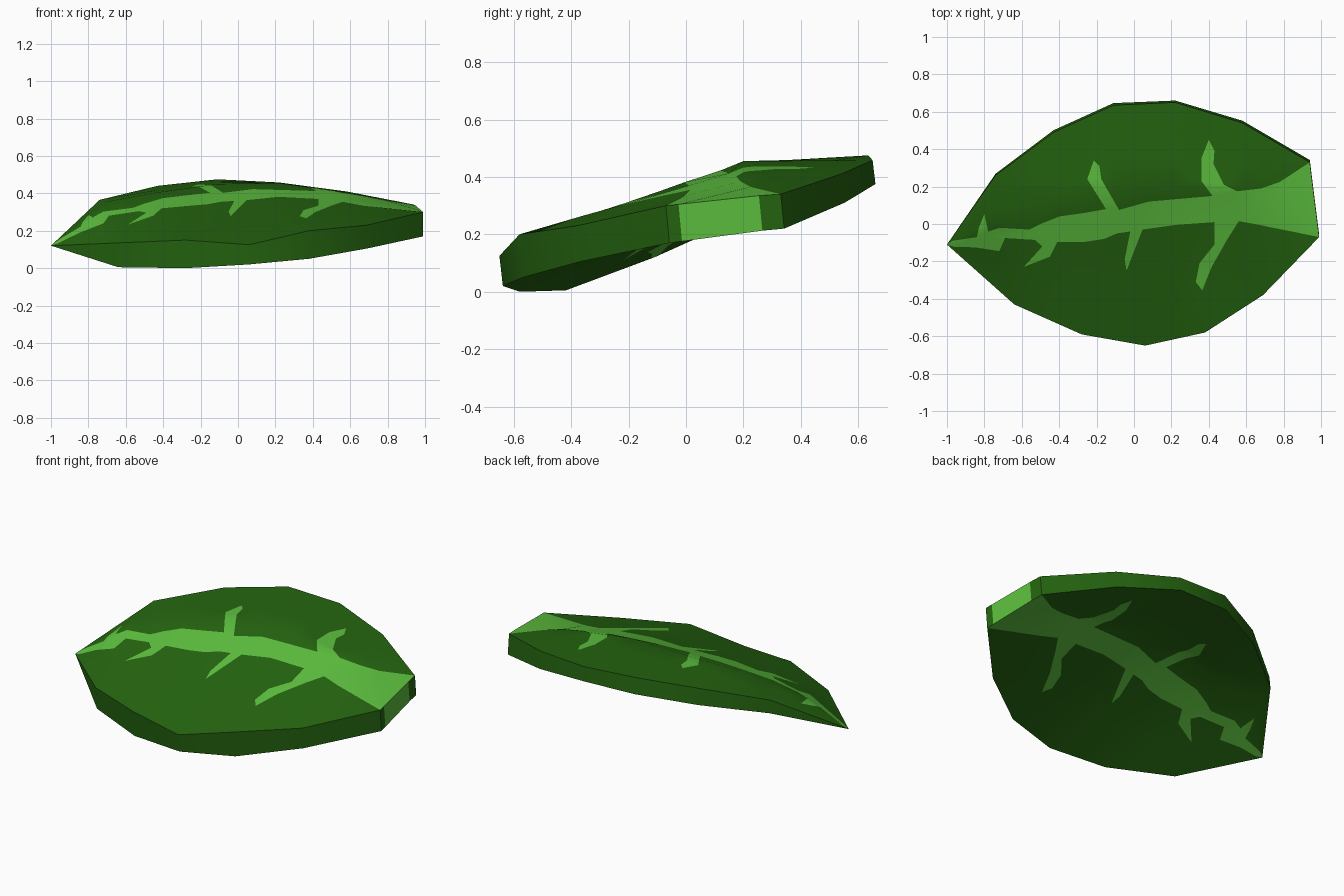
import bpy, bmesh
from mathutils import Vector
from mathutils.geometry import delaunay_2d_cdt

if "Cube" in bpy.data.objects:
    bpy.data.objects.remove(bpy.data.objects["Cube"])

# Long curves of the blade: x, y, top z, bottom z
BACK = [(-1, -.11, .12, .12), (-.74, .26, .365, .29), (-.43, .49, .44, .345), (-.11, .635, .475, .38),
        (.22, .65, .458, .375), (.58, .54, .41, .31), (.94, .33, .34, .22), (1, .29, .335, .215)]
RIDGE = [(-1, -.11, .12, .12), (-.74, 0, .31, .21), (-.43, .12, .405, .285), (-.11, .2, .45, .33),
         (.22, .2, .455, .335), (.58, .2, .405, .285), (.965, .15, .325, .2)]
FRONT = [(-1, -.11, .12, .12), (-.64, -.43, .135, .005), (-.28, -.59, .15, 0), (.06, -.65, .125, .02),
         (.38, -.58, .2, .05), (.69, -.38, .23, .105), (.99, -.07, .3, .17)]

# Vein pattern, upper and lower border from tip to stalk
VEIN_UP = [(-1, -.11), (-.97, -.09), (-.84, -.07), (-.83, -.02), (-.80, .055), (-.78, -.04), (-.72, -.02),
           (-.56, -.03), (-.5, 0), (-.4, .04), (-.26, .06), (-.15, .08), (-.25, .24), (-.215, .34),
           (-.185, .31), (-.175, .24), (-.08, .075), (.08, .12), (.42, .15), (.36, .23), (.36, .35),
           (.4, .45), (.43, .39), (.425, .32), (.48, .21), (.55, .175), (.68, .19), (.78, .225)]
VEIN_LOW = [(-.96, -.122), (-.85, -.125), (-.72, -.145), (-.69, -.075), (-.53, -.085), (-.49, -.12),
            (-.59, -.23), (-.45, -.175), (-.41, -.095), (-.26, -.095), (-.16, -.08), (-.09, -.05),
            (-.02, -.04), (-.05, -.19), (-.04, -.25), (.045, -.03), (.22, -.005), (.43, .01), (.43, -.11),
            (.35, -.21), (.33, -.31), (.365, -.355), (.415, -.23), (.5, -.08), (.56, .015), (.67, -.005)]


def at(curve, x):
    """y, top z and bottom z of a long curve at x."""
    for a, b in zip(curve, curve[1:]):
        if x <= b[0]:
            t = max(0, (x - a[0]) / (b[0] - a[0]))
            return [p + (q - p) * t for p, q in zip(a[1:], b[1:])]
    return list(curve[-1][1:])


def surface(x, y):
    """Top and bottom height: two slopes meeting at the ridge."""
    r = at(RIDGE, x)
    s = at(BACK if y > r[0] else FRONT, x)
    d = s[0] - r[0]
    t = min(1, max(0, (y - r[0]) / d)) if abs(d) > 1e-5 else 0
    return [r[i] + (s[i] - r[i]) * t for i in (1, 2)]


# Flat layout: outline, vein, ridge line and a few inner points
corner_a, corner_b = Vector((.94, .33)), Vector((.99, -.07))
end = [corner_a, corner_a.lerp(corner_b, .19), corner_a.lerp(corner_b, .89), corner_b]
pts, index = [], {}


def add(p):
    key = (round(p[0], 5), round(p[1], 5))
    if key not in index:
        index[key] = len(pts)
        pts.append(Vector(key))
    return index[key]


outline = [add(p) for p in BACK[:6]] + [add(p) for p in end] + [add(p) for p in FRONT[-2:0:-1]]
vein = [add(p) for p in VEIN_UP] + [add(p) for p in end] + [add(p) for p in VEIN_LOW[::-1]]
line = [add(p) for p in RIDGE[:-1]]
for x in [r[0] for r in RIDGE[1:-1]]:
    yr = at(RIDGE, x)[0]
    for curve in (BACK, FRONT):
        for t in (.35, .7):
            add((x, yr + (at(curve, x)[0] - yr) * t))
verts, _, faces, _, _, origin = delaunay_2d_cdt(
    pts, list(zip(line, line[1:])), [outline[::-1], vein[::-1]], 1, 1e-5)

# Leaf blade: top and bottom skins joined by a rim
bm = bmesh.new()
top, bottom = [], []
for v in verts:
    zt, zb = surface(v.x, v.y)
    top.append(bm.verts.new((v.x, v.y, zt)))
    bottom.append(bm.verts.new((v.x, v.y + min(.012, (zt - zb) * .12), zb)))
for f, o in zip(faces, origin):
    for skin, order in ((top, f), (bottom, f[::-1])):
        bm.faces.new([skin[i] for i in order]).material_index = int(1 in o)
edge_use = {}
for f in faces:
    for a, b in zip(f, list(f[1:]) + [f[0]]):
        edge_use[(a, b)] = True
for a, b in edge_use:
    if (b, a) not in edge_use:
        wall = bm.faces.new([top[b], top[a], bottom[a], bottom[b]])
        mid = (verts[a] + verts[b]) / 2
        wall.material_index = int(mid.x > .945 and -.03 < mid.y < .26)
bmesh.ops.remove_doubles(bm, verts=bm.verts, dist=1e-4)
bmesh.ops.recalc_face_normals(bm, faces=bm.faces)

mesh = bpy.data.meshes.new("leaf")
bm.to_mesh(mesh)
bm.free()
leaf = bpy.data.objects.new("leaf", mesh)
bpy.context.collection.objects.link(leaf)
for name, col in (("dark green", (.018, .127, .005, 1)), ("light green", (.107, .515, .048, 1))):
    m = bpy.data.materials.new(name)
    m.diffuse_color = col
    m.use_nodes = True
    m.node_tree.nodes["Principled BSDF"].inputs["Base Color"].default_value = m.diffuse_color
    mesh.materials.append(m)
bpy.context.view_layer.objects.active = leaf
leaf.select_set(True)
bpy.ops.object.shade_smooth_by_angle(angle=.6)
